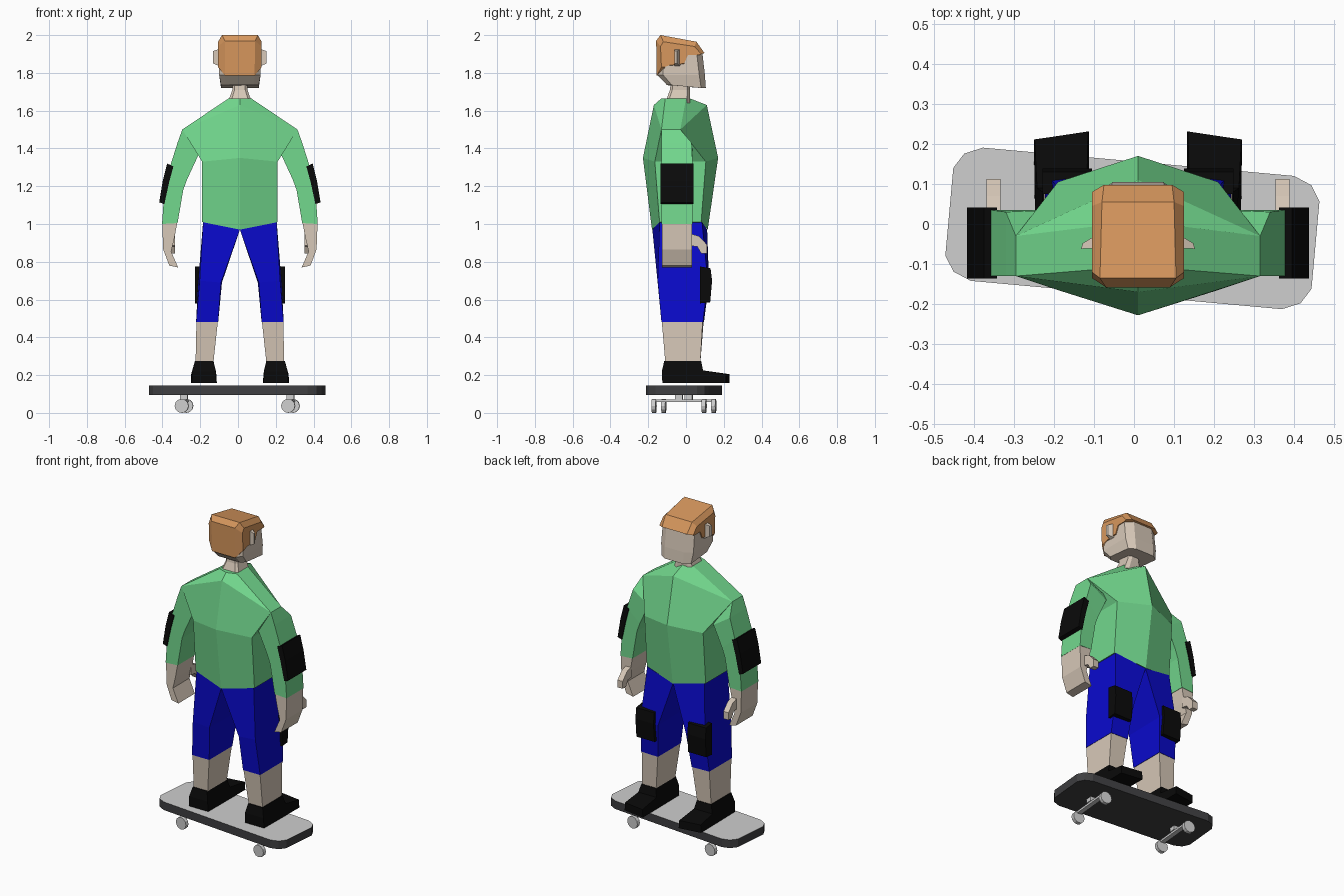
import bpy, bmesh, math
from mathutils import Matrix

CX = 0.01                      # body centre line


def mat(name, r, g, b):
    m = bpy.data.materials.new(name)
    m.diffuse_color = (r, g, b, 1)
    return m


GREEN = mat("shirt_green", 0.17, 0.69, 0.27)
BLUE = mat("trouser_blue", 0.003, 0.003, 0.62)
SKIN = mat("skin", 0.68, 0.58, 0.48)
HAIR = mat("hair_orange", 0.68, 0.31, 0.11)
BLACK = mat("pad_black", 0.003, 0.003, 0.003)
DARK = mat("board_dark_grey", 0.05, 0.05, 0.053)
LIGHT = mat("grip_light_grey", 0.62, 0.62, 0.62)


def finish(name, bm, *mats):
    bmesh.ops.recalc_face_normals(bm, faces=bm.faces)
    me = bpy.data.meshes.new(name)
    bm.to_mesh(me)
    bm.free()
    for m in mats:
        me.materials.append(m)
    ob = bpy.data.objects.new(name, me)
    bpy.context.collection.objects.link(ob)
    return ob


def loft(name, rings, m, s=1, cx=CX):
    """Skin a list of equal rings, cap both ends; s=-1 mirrors in x."""
    bm = bmesh.new()
    vs = [[bm.verts.new((cx + s * x, y, z)) for x, y, z in r] for r in rings]
    n = len(vs[0])
    for a, b in zip(vs, vs[1:]):
        for i in range(n):
            j = (i + 1) % n
            bm.faces.new((a[i], a[j], b[j], b[i]))
    bm.faces.new(vs[0])
    bm.faces.new(vs[-1])
    return finish(name, bm, m)


def hexring(w, zc, zm, bc, bm_, fc, fm):
    """Six-sided body section with ridges on the centre line."""
    return [(-w, bc, zc), (0, bm_, zm), (w, bc, zc), (w, fc, zc), (0, fm, zm), (-w, fc, zc)]


def octring(w, yb, yf, z, c=0.03, dz=0.0):
    """Rectangle with cut corners; dz lowers the front."""
    f = z - dz
    return [(-w, yb + c, z), (-w + c, yb, z), (w - c, yb, z), (w, yb + c, z),
            (w, yf - c, f), (w - c * 1.5, yf, f), (-w + c * 1.5, yf, f), (-w, yf - c, f)]


def xz_slab(pts, y0, y1):
    return [[(x, y, z) for x, z in pts] for y in (y0, y1)]


def yz_slab(pts, x0, x1):
    return [[(x, y, z) for y, z in pts] for x in (x0, x1)]


# --- shirt body
loft("shirt_body", [
    hexring(0.20, 1.01, 0.97, -0.14, -0.18, 0.08, 0.115),
    hexring(0.20, 1.33, 1.35, -0.165, -0.228, 0.105, 0.17),
    hexring(0.305, 1.50, 1.63, -0.13, -0.17, -0.03, 0.11),
    hexring(0.06, 1.665, 1.665, -0.11, -0.13, 0.0, 0.02)], GREEN)

# --- neck and head
loft("neck", [octring(0.065, -0.11, 0.02, 1.64, 0.015),
              octring(0.04, -0.085, 0.02, 1.71, 0.012),
              octring(0.04, -0.08, 0.02, 1.76, 0.012)], SKIN)
loft("head", [octring(0.10, -0.10, 0.105, 1.735, 0.025, 0.015),
              octring(0.110, -0.152, 0.10, 1.79, 0.03),
              octring(0.108, -0.145, 0.085, 1.92, 0.03),
              octring(0.090, -0.13, 0.05, 1.95, 0.03)], SKIN)

# --- hair: side profiles lofted across the head
mid = [(-0.155, 1.785), (-0.158, 1.97), (-0.135, 2.0), (0.055, 1.965), (0.098, 1.905),
       (0.075, 1.90), (0.01, 1.90), (-0.01, 1.84), (-0.09, 1.84), (-0.12, 1.785)]
side = [(-0.130, 1.83), (-0.135, 1.94), (-0.12, 1.965), (0.045, 1.94), (0.08, 1.90),
        (0.07, 1.895), (0.01, 1.895), (-0.01, 1.85), (-0.09, 1.84), (-0.115, 1.83)]
mid_w = [0.078, 0.08, 0.095, 0.09, 0.085, 0.085, 0.09, 0.09, 0.09, 0.078]
loft("hair", [
    [(-0.115, y, z) for y, z in side],
    [(-w, y, z) for w, (y, z) in zip(mid_w, mid)],
    [(w, y, z) for w, (y, z) in zip(mid_w, mid)],
    [(0.115, y, z) for y, z in side]], HAIR)

# --- parts that come in pairs
for s, tag in ((-1, "left"), (1, "right")):
    # ear, flaring outwards to the back
    loft("ear_" + tag, [[(0.10, -0.06, z0), (0.142, -0.062, z1), (0.138, -0.048, z1), (0.10, -0.025, z0)]
                        for z0, z1 in ((1.832, 1.85), (1.93, 1.915))], SKIN, s)

    # sleeve: shoulder, elbow, cuff
    arm = [(0.305, 1.50, 0.20, 1.38, -0.03), (0.33, 1.43, 0.222, 1.36, 0.03),
           (0.368, 1.31, 0.28, 1.235, 0.035), (0.404, 1.12, 0.30, 1.18, 0.035),
           (0.412, 1.0, 0.33, 1.005, 0.035)]
    loft("sleeve_" + tag, [[(xo, -0.13, zo), (xi, -0.13, zi), (xi, 0.035, zi), (xo, yf, zo)]
                           for xo, zo, xi, zi, yf in arm], GREEN, s)

    # elbow pad
    loft("elbow_pad_" + tag, xz_slab([(0.352, 1.305), (0.385, 1.32), (0.408, 1.23), (0.427, 1.115),
                                      (0.40, 1.105), (0.375, 1.22)], -0.136, 0.041), BLACK, s)

    # hand and thumb
    loft("hand_" + tag, xz_slab([(0.411, 1.0), (0.332, 1.005), (0.348, 0.92), (0.364, 0.855), (0.327, 0.77),
                                 (0.374, 0.78), (0.406, 0.866)], -0.128, 0.033), SKIN, s)
    loft("thumb_" + tag, yz_slab([(0.02, 0.95), (0.07, 0.935), (0.112, 0.89), (0.112, 0.845), (0.08, 0.845),
                                  (0.06, 0.88), (0.02, 0.885)], 0.343, 0.378), SKIN, s)

    # trouser leg from waist to knee
    loft("trouser_leg_" + tag, [
        [(0.195, -0.14, 1.01), (0, -0.178, 0.97), (0, 0.112, 0.97), (0.195, 0.085, 1.01)],
        [(0.213, -0.15, 0.70), (0.10, -0.15, 0.69), (0.095, 0.122, 0.69), (0.22, 0.115, 0.70)],
        [(0.232, -0.13, 0.48), (0.115, -0.13, 0.48), (0.115, 0.095, 0.48), (0.232, 0.09, 0.48)]], BLUE, s)

    # knee pad
    loft("knee_pad_" + tag, yz_slab([(0.075, 0.775), (0.13, 0.765), (0.138, 0.70), (0.128, 0.585),
                                     (0.075, 0.58)], 0.115, 0.238), BLACK, s)

    # shin
    loft("shin_" + tag, [
        [(0.230, -0.128, 0.482), (0.117, -0.128, 0.482), (0.117, 0.093, 0.482), (0.230, 0.088, 0.482)],
        [(0.235, -0.108, 0.25), (0.142, -0.108, 0.25), (0.142, 0.075, 0.25), (0.235, 0.075, 0.25)]], SKIN, s)

    # shoe: inner and outer side outlines
    prof = [(-0.125, 0.157), (0.225, 0.157), (0.225, 0.205), (0.09, 0.225), (0.08, 0.275),
            (-0.115, 0.275), (-0.128, 0.22)]
    inner = (0.125, 0.122, 0.125, 0.128, 0.14, 0.14, 0.128)
    outer = (0.255, 0.26, 0.258, 0.252, 0.238, 0.238, 0.253)
    loft("shoe_" + tag, [
        [(x, y + (0.006 if y > 0.2 else 0), z) for x, (y, z) in zip(inner, prof)],
        [(x, y - (0.014 if y > 0.2 else 0), z) for x, (y, z) in zip(outer, prof)]], BLACK, s)

# --- skateboard, built straight then turned
TURN = Matrix.Translation((-0.004, -0.011, 0)) @ Matrix.Rotation(math.radians(-5.2), 4, 'Z')
corner = [(0.459, 0.11), (0.435, 0.148), (0.39, 0.167)]
quarter = corner + [(-x, y) for x, y in reversed(corner)]
outline = quarter + [(-x, -y) for x, y in quarter]
deck = loft("deck", [[(x, y, z) for x, y in outline] for z in (0.096, 0.146)], DARK, 1, 0)
deck.data.materials.append(LIGHT)
for p in deck.data.polygons:
    p.material_index = 1 if p.normal.z > 0.9 else 0
deck.matrix_world = TURN

for sx, end in ((-1, "left"), (1, "right")):
    px = sx * 0.283
    # axle bar and its post
    for nm, hx, hy, z0, z1 in (("axle", 0.014, 0.125, 0.058, 0.071), ("truck_post", 0.02, 0.02, 0.071, 0.097)):
        ob = loft(nm + "_" + end, [[(px - hx, -hy, z), (px + hx, -hy, z), (px + hx, hy, z), (px - hx, hy, z)]
                                   for z in (z0, z1)], LIGHT, 1, 0)
        ob.matrix_world = TURN
    # wheels
    for sy, row in ((-1, "front"), (1, "back")):
        bm = bmesh.new()
        bmesh.ops.create_cone(bm, cap_ends=True, segments=12, radius1=0.037, radius2=0.037, depth=0.022,
                              matrix=Matrix.Translation((px, sy * 0.133, 0.037)) @ Matrix.Rotation(math.pi / 2, 4, 'X'))
        finish("wheel_%s_%s" % (end, row), bm, LIGHT).matrix_world = TURN
